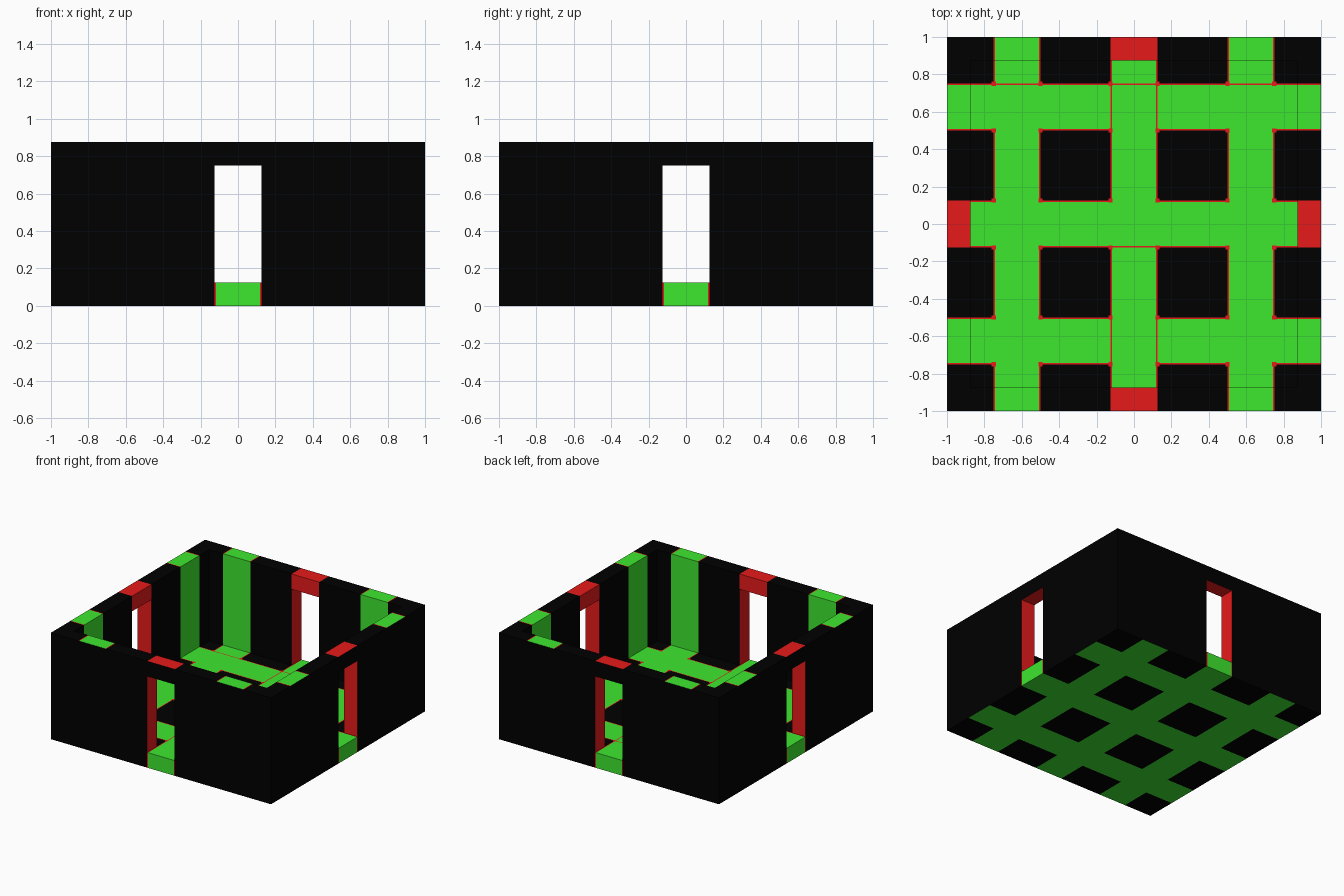
import bpy
import bmesh
from mathutils import Vector

if "Cube" in bpy.data.objects:
    bpy.data.objects.remove(bpy.data.objects["Cube"])

# Painted bands repeat on both axes; each has a hairline red border
BANDS = [(-0.75, -0.5), (-0.125, 0.125), (0.5, 0.75)]
EDGES = [e for band in BANDS for e in band]
LINE, DOT = 0.007, 0.011
BLACK, GREEN, RED = 0, 1, 2

mats = []
for name, col in (("black", (0.0, 0.0, 0.0, 1)),
                  ("green", (0.050, 0.84, 0.030, 1)),
                  ("red", (0.80, 0.0103, 0.0103, 1))):
    m = bpy.data.materials.new(name)
    m.diffuse_color = col
    m.use_nodes = True
    m.node_tree.nodes["Principled BSDF"].inputs["Base Color"].default_value = m.diffuse_color
    mats.append(m)

# Cutting grid: wall thickness, bands, borders, corner dots and heights
plan = sorted({-1.0, -0.875, 0.875, 1.0}
              | {v for a, b in BANDS for v in (a + LINE, b - LINE)}
              | {e + d for e in EDGES for d in (-DOT, 0, DOT)})
heights = [0, 0.125, 0.75, 0.875]


def is_floor(c):
    return max(abs(c.x), abs(c.y)) < 1 and 0 < c.z < 0.125


def is_shell(c):
    return 0.875 < max(abs(c.x), abs(c.y)) < 1 and 0.125 < c.z < 0.875


def in_doorway(c):
    return min(abs(c.x), abs(c.y)) < 0.125


def is_lintel(c):
    return is_shell(c) and in_doorway(c) and c.z > 0.75


def is_wall(c):
    return is_shell(c) and not in_doorway(c)


def solid(c):
    return is_floor(c) or is_lintel(c) or is_wall(c)


def in_band(v):
    return any(a < v < b for a, b in BANDS)


def in_line(v):
    return any(a < v < a + LINE or b - LINE < v < b for a, b in BANDS)


def near_edge(v):
    return any(abs(v - e) < DOT for e in EDGES)


def lattice(x, y, lines=True):
    """Crossing green bands, red hairlines around the black tiles."""
    bx, by = in_band(x), in_band(y)
    if lines:
        if near_edge(x) and near_edge(y):                   # corner dots
            return RED
        if (in_line(x) and not by) or (in_line(y) and not bx):
            return RED
        # hairlines that carry on across the crossings
        if in_line(y) and (y > 0.7 or (-0.125 < y < -0.1 and abs(x) < 0.5)):
            return RED
        if in_line(x) and abs(x) < 0.125 and 0.5 < abs(y) < 0.75:
            return RED
    return GREEN if bx or by else BLACK


def floor_paint(p, n):
    if abs(n.z) > 0.5:
        return lattice(p.x, p.y, n.z > 0)
    along = p.x if abs(n.y) > 0.5 else p.y                  # sills under the doors
    if abs(along) < 0.125:
        return RED if in_line(along) else GREEN
    return BLACK


def wall_paint(p, n):
    if n.z > 0.5:
        return lattice(p.x, p.y)
    if max(abs(p.x), abs(p.y)) > 0.999:                     # outside
        return BLACK
    along = p.x if abs(n.y) > 0.5 else p.y
    if abs(along) > 0.875:                                  # door jambs
        return RED
    return GREEN if in_band(along) else BLACK


def lintel_paint(p, n):
    outside = max(abs(p.x), abs(p.y)) > 0.999
    return BLACK if outside else RED


def build(name, belongs, paint):
    """Make the exposed surface of a part from the grid cells it owns."""
    bm = bmesh.new()
    for x0, x1 in zip(plan, plan[1:]):
        for y0, y1 in zip(plan, plan[1:]):
            for z0, z1 in zip(heights, heights[1:]):
                c = Vector((x0 + x1, y0 + y1, z0 + z1)) / 2
                if not belongs(c):
                    continue
                half = Vector((x1 - x0, y1 - y0, z1 - z0)) / 2
                for ax in range(3):
                    for s in (-1, 1):
                        n = Vector((0, 0, 0))
                        n[ax] = s
                        p = c.copy()
                        p[ax] += s * half[ax]
                        if solid(p + n * 0.001):
                            continue
                        u, v = (ax + 1) % 3, (ax + 2) % 3
                        verts = []
                        for a, b in ((-1, -1), (1, -1), (1, 1), (-1, 1))[::s]:
                            q = p.copy()
                            q[u] += a * half[u]
                            q[v] += b * half[v]
                            verts.append(bm.verts.new(q))
                        bm.faces.new(verts).material_index = paint(p, n)
    bmesh.ops.remove_doubles(bm, verts=bm.verts[:], dist=0.0005)
    me = bpy.data.meshes.new(name)
    bm.to_mesh(me)
    bm.free()
    for m in mats:
        me.materials.append(m)
    bpy.context.collection.objects.link(bpy.data.objects.new(name, me))


build("floor", is_floor, floor_paint)
build("walls", is_wall, wall_paint)
build("door_lintels", is_lintel, lintel_paint)
